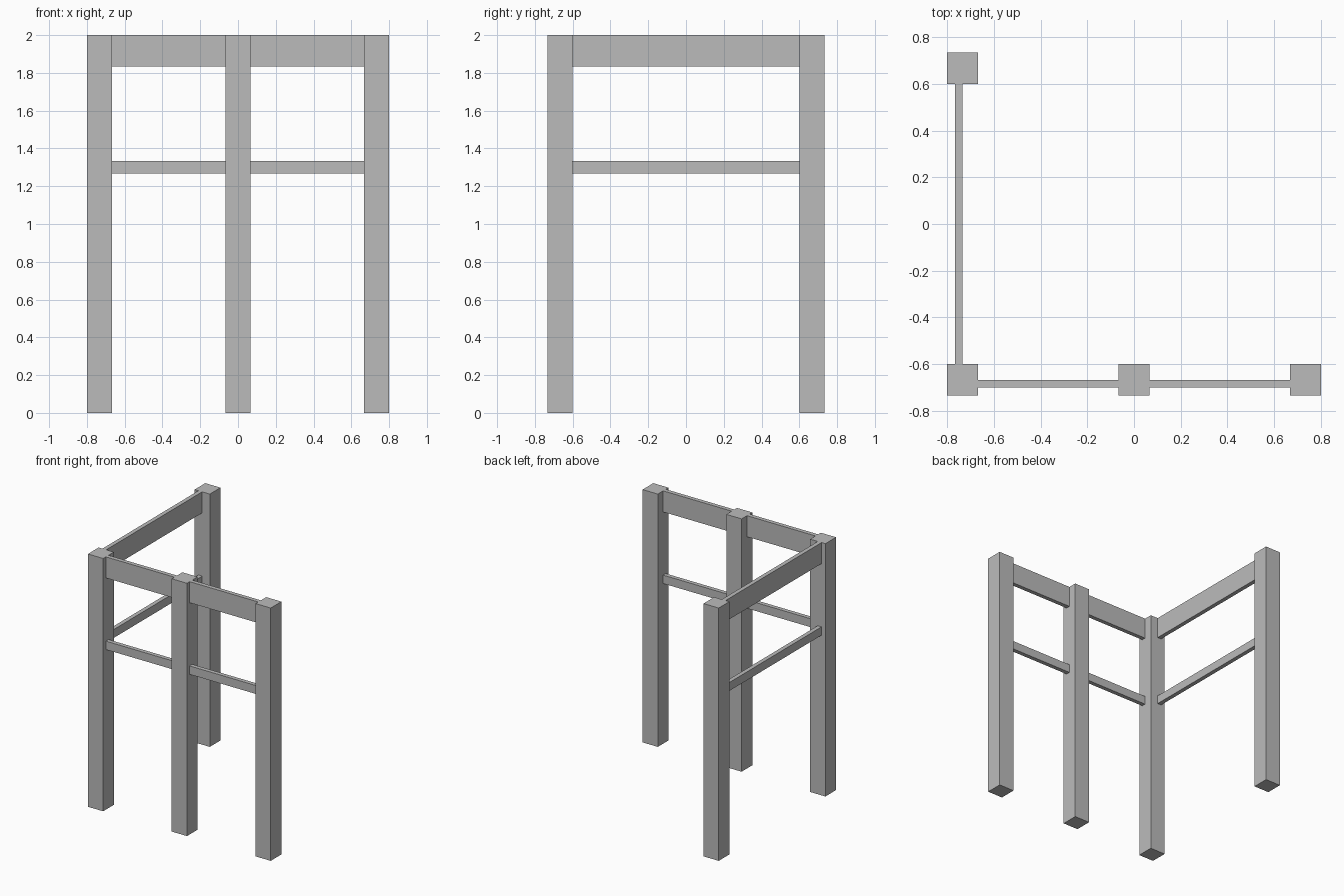
import bpy
import bmesh

cube = bpy.data.objects.get("Cube")
if cube:
    bpy.data.objects.remove(cube, do_unlink=True)

# Single plain grey material
grey = bpy.data.materials.new("plain_grey")
grey.use_nodes = True
colour = (0.5, 0.5, 0.5, 1)
grey.diffuse_color = colour
grey.node_tree.nodes["Principled BSDF"].inputs["Base Color"].default_value = colour


def box(name, low, high):
    """Flat-faced box between two opposite corners."""
    bm = bmesh.new()
    bmesh.ops.create_cube(bm, size=1)
    for v in bm.verts:
        v.co = [high[i] if v.co[i] > 0 else low[i] for i in range(3)]
    mesh = bpy.data.meshes.new(name)
    bm.to_mesh(mesh)
    bm.free()
    mesh.materials.append(grey)
    obj = bpy.data.objects.new(name, mesh)
    bpy.context.collection.objects.link(obj)


HEIGHT = 2.0
HALF = 0.0667          # half the post width
THICK = 0.0333         # rail thickness
X, Y = 0.7333, 0.6667  # post centres

# Square posts
posts = {
    "front_right_post": (-X, -Y),
    "front_middle_post": (0, -Y),
    "front_left_post": (X, -Y),
    "back_right_post": (-X, Y),
}
for name, (x, y) in posts.items():
    box(name, (x - HALF, y - HALF, 0), (x + HALF, y + HALF, HEIGHT))

# Deep top rails and thin middle rails, set just outside the post centres
levels = {"top_rail": (1.8333, HEIGHT), "middle_rail": (1.2667, 1.3333)}
for name, (bottom, top) in levels.items():
    for side, start, end in (("right", -X, 0), ("left", 0, X)):
        box(f"front_{side}_{name}",
            (start + HALF, -Y - THICK, bottom), (end - HALF, -Y, top))
    box(f"side_{name}", (-X - THICK, -Y + HALF, bottom), (-X, Y - HALF, top))
